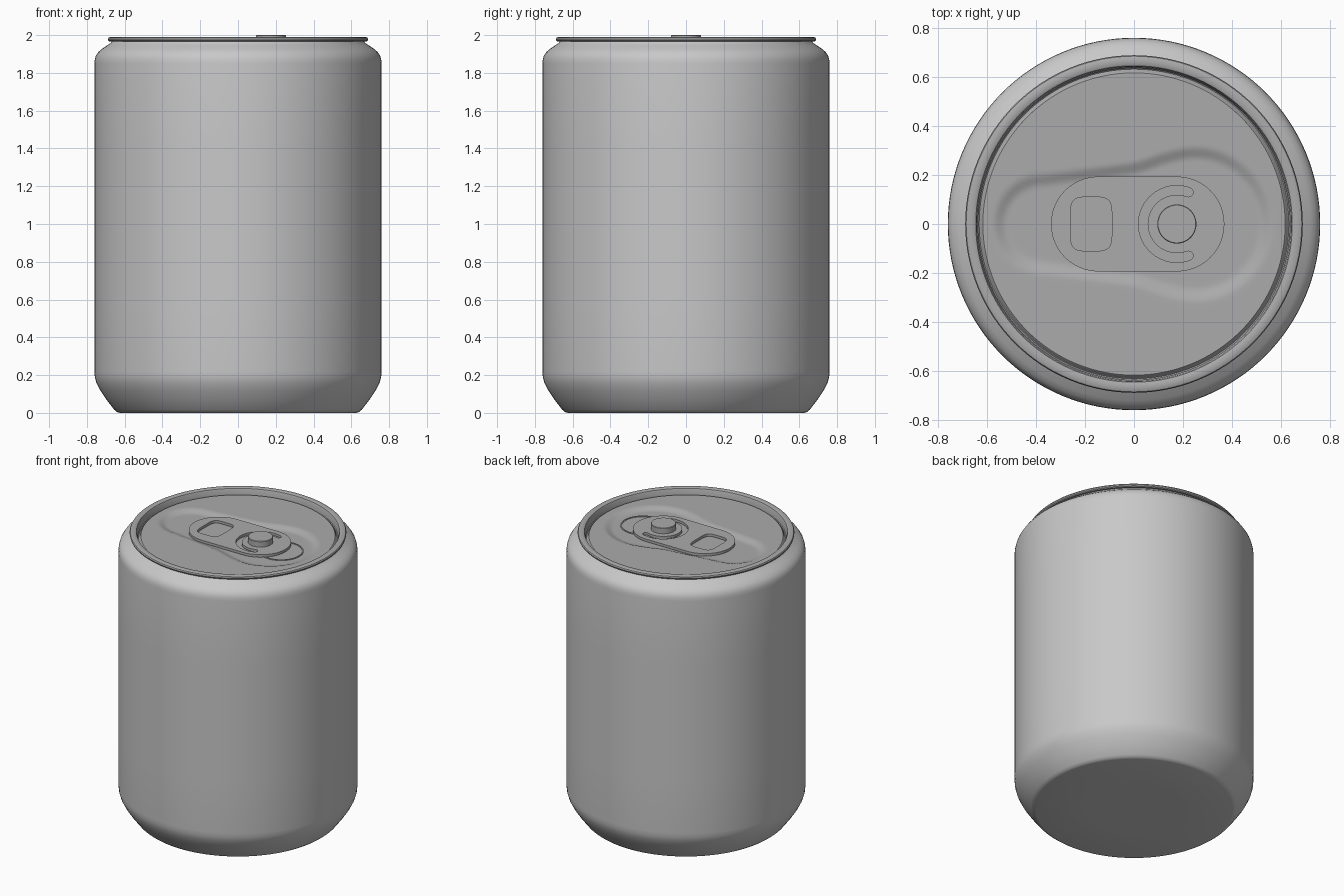
import bpy, bmesh, math
from math import sin, cos, pi, hypot

if "Cube" in bpy.data.objects:
    bpy.data.objects.remove(bpy.data.objects["Cube"])


def material(name, v):
    m = bpy.data.materials.new(name)
    m.diffuse_color = (v, v, v, 1)
    m.use_nodes = True
    m.node_tree.nodes["Principled BSDF"].inputs["Base Color"].default_value = m.diffuse_color
    return m


BODY = material("light aluminium", 0.58)
LID = material("darker aluminium", 0.41)


def finish(obj, mat, angle=35):
    obj.data.materials.clear()
    obj.data.materials.append(mat)
    bpy.ops.object.select_all(action='DESELECT')
    obj.select_set(True)
    bpy.context.view_layer.objects.active = obj
    bpy.ops.object.shade_smooth_by_angle(angle=math.radians(angle))
    return obj


def revolve(name, profile, mat, centre=(0, 0), n=128, height=None, angle=35):
    """Spin (radius, z) points round z; radius 0 makes a pole.
    height(x, y) optionally offsets z."""
    bm = bmesh.new()
    rings = []
    for r, z in profile:
        ring = []
        for i in range(1 if r == 0 else n):
            x, y = r * cos(2 * pi * i / n), r * sin(2 * pi * i / n)
            dz = height(x, y) if height else 0
            ring.append(bm.verts.new((x + centre[0], y + centre[1], z + dz)))
        rings.append(ring)
    for a, b in zip(rings, rings[1:]):
        for i in range(n):
            j = (i + 1) % n
            if len(a) == 1:
                bm.faces.new((a[0], b[j], b[i]))
            elif len(b) == 1:
                bm.faces.new((a[i], a[j], b[0]))
            else:
                bm.faces.new((a[i], a[j], b[j], b[i]))
    me = bpy.data.meshes.new(name)
    bm.to_mesh(me)
    bm.free()
    obj = bpy.data.objects.new(name, me)
    bpy.context.collection.objects.link(obj)
    return finish(obj, mat, angle)


def arc(cx, cy, r, a0, a1, n=24):
    return [(cx + r * cos(math.radians(a0 + (a1 - a0) * i / n)),
             cy + r * sin(math.radians(a0 + (a1 - a0) * i / n))) for i in range(n + 1)]


def plate(name, loops, z, half, mat):
    """Flat plate from an outer outline and hole outlines."""
    cu = bpy.data.curves.new(name, 'CURVE')
    cu.dimensions = '2D'
    cu.fill_mode = 'BOTH'
    cu.extrude = half
    for pts in loops:
        s = cu.splines.new('POLY')
        s.points.add(len(pts) - 1)
        for p, (x, y) in zip(s.points, pts):
            p.co = (x, y, 0, 1)
        s.use_cyclic_u = True
    obj = bpy.data.objects.new(name, cu)
    obj.location.z = z
    bpy.context.collection.objects.link(obj)
    bpy.ops.object.select_all(action='DESELECT')
    obj.select_set(True)
    bpy.context.view_layer.objects.active = obj
    bpy.ops.object.convert(target='MESH')
    return finish(bpy.context.view_layer.objects.active, mat)


# can wall with flat base, tapered foot and shoulder
revolve("can_body", [(0, 0), (0.3, 0), (0.625, 0), (0.64, 0.004), (0.655, 0.016),
                     (0.70, 0.075), (0.73, 0.12), (0.75, 0.16), (0.758, 0.19),
                     (0.76, 0.22), (0.76, 0.6), (0.76, 1.0), (0.76, 1.4), (0.76, 1.85),
                     (0.758, 1.872), (0.752, 1.892), (0.74, 1.91), (0.72, 1.927),
                     (0.69, 1.947), (0.672, 1.96), (0.664, 1.972)], BODY)

# rolled rim with the narrow groove inside it
revolve("rim", [(0.660, 1.966), (0.680, 1.966), (0.687, 1.971), (0.689, 1.979),
                (0.685, 1.987), (0.675, 1.991), (0.655, 1.991), (0.646, 1.987),
                (0.642, 1.979), (0.637, 1.94), (0.632, 1.936), (0.627, 1.94),
                (0.624, 1.949), (0.617, 1.955)], LID)


# lid panel with teardrop recess
def recess(x, y):
    t = min(max((x + 0.37) / 0.47, 0), 1)
    d1 = hypot(x + 0.37 - 0.47 * t, y) - (0.18 + 0.06 * t)
    d2 = hypot(x - 0.25, y) - 0.29
    k = 0.06
    h = max(k - abs(d1 - d2), 0) / k
    d = min(d1, d2) - h * h * k / 4
    s = min(max((0.03 - d) / 0.06, 0), 1)
    return -0.018 * s * s * (3 - 2 * s)


revolve("lid_panel", [(0.617 * (1 - i / 56), 1.955) for i in range(56)] + [(0, 1.955)],
        LID, n=160, height=recess, angle=60)

# scored mouth outline
plate("mouth_score", [arc(0.335, 0, 0.142, -180, 180, 64)[:-1],
                      arc(0.335, 0, 0.134, -180, 180, 64)[:-1]], 1.939, 0.003, LID)

# pull tab: stadium plate with finger hole and C-shaped slot
RX = 0.175
outline = arc(RX, 0, 0.194, -90, 90) + arc(-0.145, 0, 0.194, 90, 270)
finger = [(-0.175 + 0.085 * math.copysign(abs(cos(a)) ** 0.45, cos(a)),
           0.11 * math.copysign(abs(sin(a)) ** 0.45, sin(a)))
          for a in [2 * pi * i / 48 for i in range(48)]]
end = math.radians(70)
ex, ey = 0.138 * cos(end), 0.138 * sin(end)
slot = (arc(RX, 0, 0.157, 70, 290, 40) + arc(RX + ex, -ey, 0.019, 290, 470, 8)[1:-1]
        + arc(RX, 0, 0.119, 290, 70, 40) + arc(RX + ex, ey, 0.019, -110, 70, 8)[1:-1])
plate("pull_tab", [outline, finger, slot], 1.951, 0.009, LID)

# rivet
revolve("rivet", [(0, 1.93), (0.08, 1.93), (0.08, 1.997), (0.077, 2.0), (0, 2.0)],
        LID, centre=(RX, 0), n=48)
